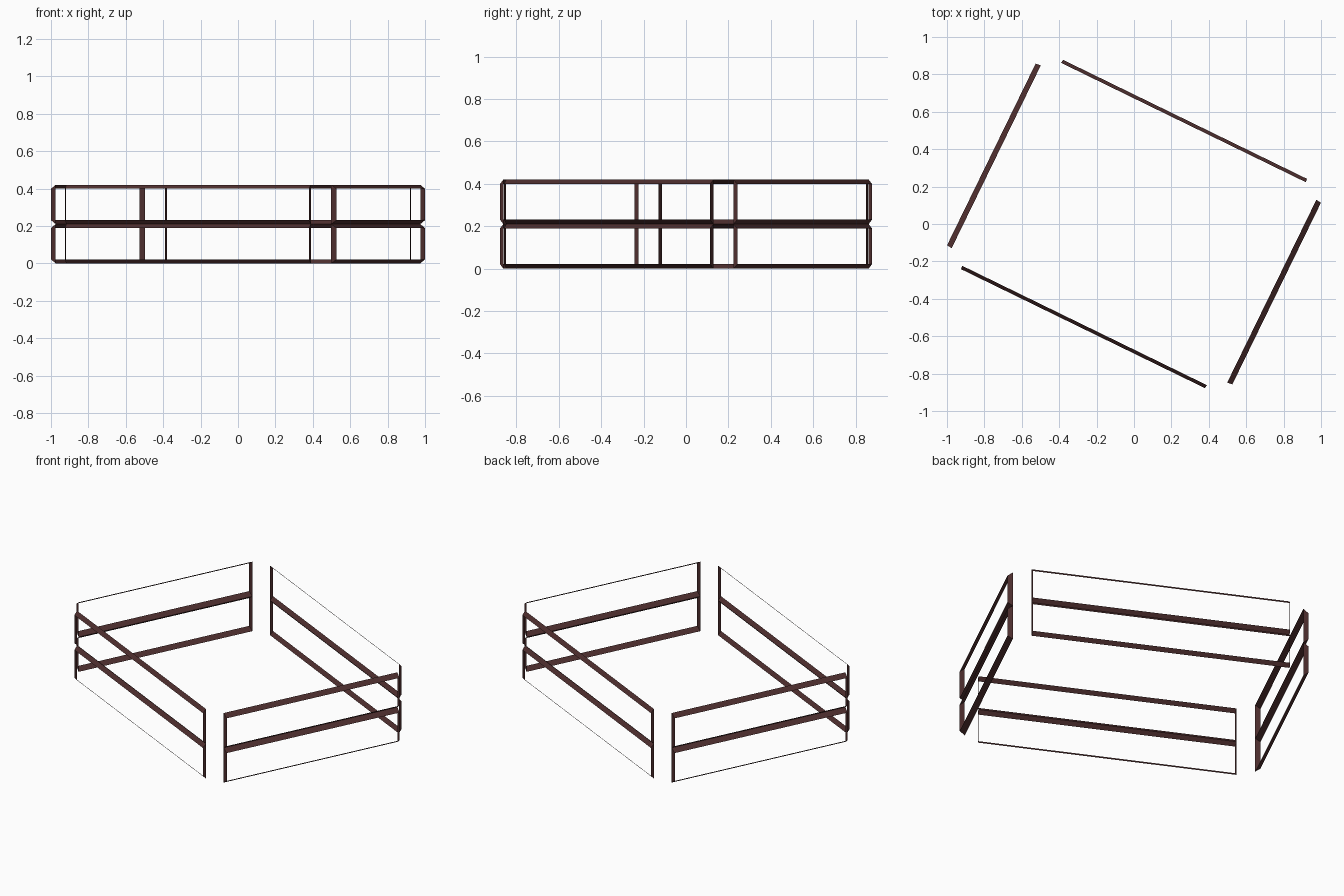
import bpy, bmesh, math
from mathutils import Matrix, Vector

cube = bpy.data.objects.get("Cube")
if cube:
    bpy.data.objects.remove(cube, do_unlink=True)

# Dark brown trim
trim = bpy.data.materials.new("dark_brown_trim")
trim.use_nodes = True
colour = (0.075, 0.027, 0.027, 1)
trim.diffuse_color = colour
trim.node_tree.nodes["Principled BSDF"].inputs["Base Color"].default_value = colour

TURN = math.radians(-26)   # heading of the whole layout
HEIGHT = 0.21              # height of one frame
DROP = 0.021               # slope of the top and bottom strips
INSET = 0.003              # slope of the end strips


def ring(bm, half, low, high, y):
    corners = [(-half, low), (half, low), (half, high), (-half, high)]
    return [bm.verts.new((x, y, z)) for x, z in corners]


def sloped_frame(name, length, depth, distance, heading, base):
    """Open rectangular band, narrowing toward the outside (local -y)."""
    bm = bmesh.new()
    half = length / 2
    inner = ring(bm, half, 0, HEIGHT, depth / 2)
    outer = ring(bm, half - INSET, DROP, HEIGHT - DROP, -depth / 2)
    for i in range(4):
        j = (i + 1) % 4
        bm.faces.new((inner[i], inner[j], outer[j], outer[i]))
    # Face every strip away from the opening
    middle = Vector((0, 0, HEIGHT / 2))
    for face in bm.faces:
        face.normal_update()
        if face.normal.dot(face.calc_center_median() - middle) < 0:
            face.normal_flip()
    mesh = bpy.data.meshes.new(name)
    bm.to_mesh(mesh)
    bm.free()
    mesh.materials.append(trim)
    obj = bpy.data.objects.new(name, mesh)
    obj.matrix_world = (Matrix.Rotation(TURN + heading, 4, "Z")
                        @ Matrix.Translation((0, -distance, base)))
    bpy.context.collection.objects.link(obj)


# Four panels around the rectangle, each with two stacked frames
for quarter, side in enumerate(("front", "left", "back", "right")):
    long_side = quarter % 2 == 0
    length, depth, distance = (1.456, 0.019, 0.613) if long_side else (1.087, 0.029, 0.834)
    for level, row in enumerate(("lower", "upper")):
        sloped_frame(f"{side}_{row}_frame", length, depth, distance,
                     quarter * math.pi / 2, level * HEIGHT)
